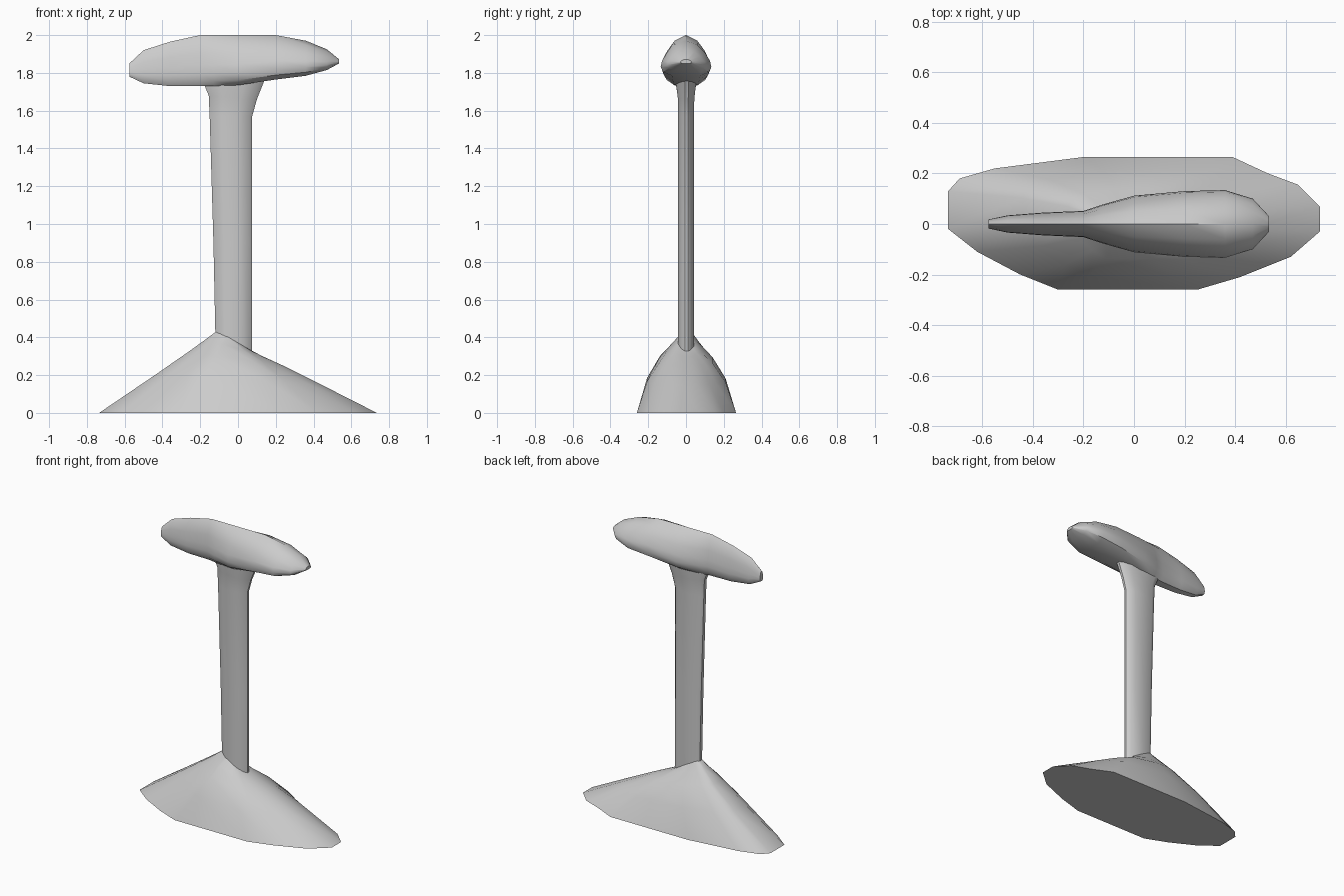
import bpy, bmesh, math

if "Cube" in bpy.data.objects:
    bpy.data.objects.remove(bpy.data.objects["Cube"], do_unlink=True)

grey = bpy.data.materials.new("plain grey")
grey.use_nodes = True
grey.diffuse_color = (0.6, 0.6, 0.6, 1)
grey.node_tree.nodes["Principled BSDF"].inputs["Base Color"].default_value = (0.6, 0.6, 0.6, 1)


def loft(name, rings, angle):
    """Skin a list of equal-length rings and cap both ends."""
    bm = bmesh.new()
    rows = [[bm.verts.new(p) for p in ring] for ring in rings]
    count = len(rows[0])
    for a, b in zip(rows, rows[1:]):
        for i in range(count):
            j = (i + 1) % count
            bm.faces.new((a[i], a[j], b[j], b[i]))
    bm.faces.new(rows[0])
    bm.faces.new(rows[-1])
    bmesh.ops.recalc_face_normals(bm, faces=bm.faces)
    mesh = bpy.data.meshes.new(name)
    bm.to_mesh(mesh)
    bm.free()
    mesh.materials.append(grey)
    obj = bpy.data.objects.new(name, mesh)
    bpy.context.collection.objects.link(obj)
    bpy.ops.object.select_all(action="DESELECT")
    obj.select_set(True)
    bpy.context.view_layer.objects.active = obj
    bpy.ops.object.shade_smooth_by_angle(angle=math.radians(angle))
    return obj


# Foot outline, a blunt and slightly skewed oval
outline = [(-.735, -.02), (-.735, .13), (-.69, .18), (-.55, .22), (-.2, .265), (.39, .265),
           (.53, .2), (.65, .155), (.735, .07), (.735, -.03), (.62, -.13), (.42, -.21),
           (.25, -.26), (-.3, -.26), (-.45, -.2), (-.62, -.11)]
half_x, half_y = .735, .265


def ring(left, right, z_left, z_right, width):
    """Foot outline refitted between a left and a right edge, tilted in z."""
    points = []
    for x, y in outline:
        f = (x / half_x + 1) / 2
        points.append((left + (right - left) * f, y / half_y * width,
                       z_left + (z_right - z_left) * f))
    return points


# Flared foot, tapering up to the slanted stem joint
foot = [(-.735, .735, 0, 0, .265), (-.44, .44, .2, .15, .21), (-.26, .25, .325, .245, .14),
        (-.17, .13, .39, .3, .08), (-.11, .07, .435, .33, .042)]
loft("flared_foot", [ring(*level) for level in foot], 35)

# Slender stem with a flared top
stem = [(-.12, .075, .42, .31, .042), (-.13, .075, .9, .9, .042), (-.15, .075, 1.57, 1.57, .042),
        (-.155, .1, 1.68, 1.66, .044), (-.18, .14, 1.74, 1.76, .055), (-.18, .16, 1.8, 1.8, .055)]
loft("stem", [ring(*level) for level in stem], 35)

# Teardrop head: x, half width, bottom, top
stations = [(-.575, .018, 1.78, 1.85), (-.5, .034, 1.745, 1.92), (-.36, .045, 1.73, 1.965),
            (-.2, .052, 1.73, 2), (-.13, .075, 1.73, 2), (0, .112, 1.735, 2),
            (.2, .13, 1.765, 2), (.36, .134, 1.785, 1.97), (.47, .1, 1.815, 1.925),
            (.535, .03, 1.85, 1.872)]
# Bullet-shaped half section as width and height fractions
half = [(.55, 0), (.9, .1), (1, .25), (.95, .42), (.76, .65), (.45, .88)]
section = [(0, 0)] + half + [(0, 1)] + [(-w, h) for w, h in reversed(half)]
loft("teardrop_head", [[(x, w * wide, low + h * (high - low)) for w, h in section]
                       for x, wide, low, high in stations], 40)
